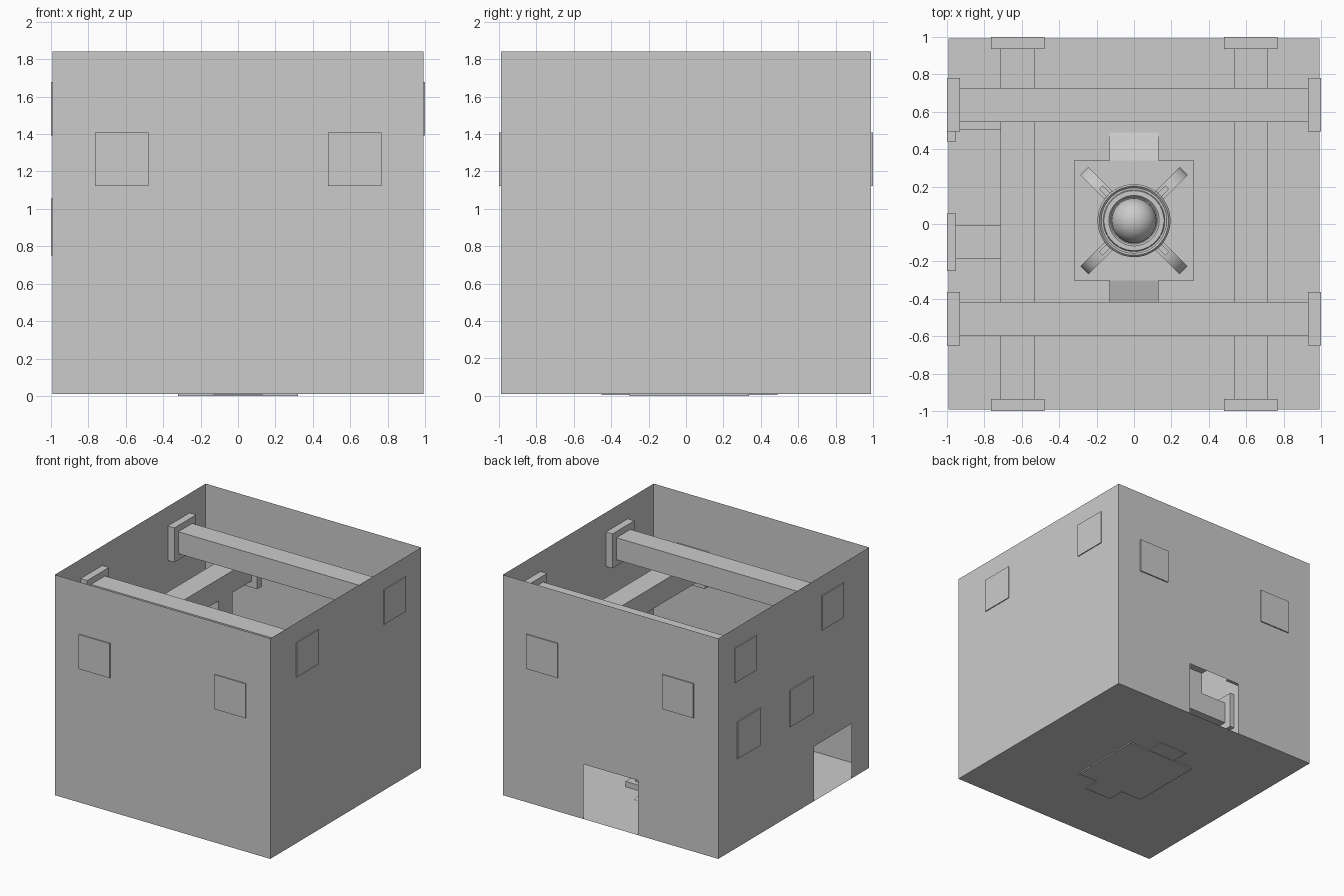
import bpy, bmesh, math
from mathutils import Matrix, Vector

if "Cube" in bpy.data.objects:
    bpy.data.objects.remove(bpy.data.objects["Cube"])


def make(name, bm, smooth=False):
    me = bpy.data.meshes.new(name)
    bmesh.ops.recalc_face_normals(bm, faces=bm.faces)
    bm.to_mesh(me)
    bm.free()
    ob = bpy.data.objects.new(name, me)
    bpy.context.collection.objects.link(ob)
    if smooth:
        bpy.ops.object.select_all(action='DESELECT')
        bpy.context.view_layer.objects.active = ob
        ob.select_set(True)
        bpy.ops.object.shade_smooth_by_angle(angle=math.radians(35))
    return ob


def box(name, lo, hi, matrix=None):
    bm = bmesh.new()
    lo, hi = Vector(lo), Vector(hi)
    m = Matrix.Translation((lo + hi) / 2) @ Matrix.Diagonal((*(hi - lo), 1))
    bmesh.ops.create_cube(bm, size=1, matrix=(matrix or Matrix()) @ m)
    return make(name, bm)


def prism(name, pts, depth, matrix, smooth=False):
    """Profile in local x/z, extruded symmetrically along local y."""
    bm = bmesh.new()
    f = bm.faces.new([bm.verts.new((x, -depth / 2, z)) for x, z in pts])
    r = bmesh.ops.extrude_face_region(bm, geom=[f])
    bmesh.ops.translate(bm, vec=(0, depth, 0),
                        verts=[v for v in r['geom'] if isinstance(v, bmesh.types.BMVert)])
    bm.transform(matrix)
    return make(name, bm, smooth)


def lathe(name, pts, centre, steps=48):
    bm = bmesh.new()
    vs = [bm.verts.new((r, 0, z)) for r, z in pts]
    es = [bm.edges.new(p) for p in zip(vs, vs[1:])]
    bmesh.ops.spin(bm, geom=vs + es, cent=(0, 0, 0), axis=(0, 0, 1),
                   angle=2 * math.pi, steps=steps)
    bmesh.ops.remove_doubles(bm, verts=bm.verts, dist=1e-4)
    bm.transform(Matrix.Translation(centre))
    return make(name, bm, True)


W, Z0, Z1 = 0.99, 0.01, 1.84


# Room shell: floor and four thin walls, two of them with doorways
def wall(name, fixed, place, door=None):
    pts = [(-W, Z0)]
    if door:
        a, b, h = door
        pts += [(a, Z0), (a, h), (b, h), (b, Z0)]
    pts += [(W, Z0), (W, Z1), (-W, Z1)]
    bm = bmesh.new()
    bm.faces.new([bm.verts.new(place(t, fixed, z)) for t, z in pts])
    return make(name, bm)


along_x = lambda t, f, z: (t, f, z)
along_y = lambda t, f, z: (f, t, z)
wall("front_wall", -W, along_x)
wall("back_wall", W, along_x, (-0.25, 0.25, 0.465))
wall("right_wall", W, along_y)
wall("left_wall", -W, along_y, (-0.755, -0.265, 0.465))
bm = bmesh.new()
bm.faces.new([bm.verts.new(p) for p in ((-W, -W, Z0), (W, -W, Z0), (W, W, Z0), (-W, W, Z0))])
make("floor", bm)

# Upper beams across x with end plates
B, P = 0.091, 0.143
for i, y in enumerate((-0.507, 0.637)):
    z = 1.535
    box(f"cross_beam_{i}", (-0.94, y - B, z - B), (0.94, y + B, z + B))
    for s in (-1, 1):
        x = sorted((s * 0.93, s * 0.998))
        box(f"cross_beam_plate_{i}", (x[0], y - P, z - P), (x[1], y + P, z + P))

# Lower beams along y with end plates
for i, x in enumerate((-0.622, 0.625)):
    z = 1.265
    box(f"long_beam_{i}", (x - B, -0.94, z - B), (x + B, 0.94, z + B))
    for s in (-1, 1):
        y = sorted((s * 0.935, s * 1.0))
        box(f"long_beam_plate_{i}", (x - P, y[0], z - P), (x + P, y[1], z + P))

# Elbow branches from the left wall up to the lower beam
for i, y in enumerate((-0.098, 0.595)):
    prof = [(-0.96, 0.81), (-0.531, 0.81), (-0.531, 1.18), (-0.713, 1.18),
            (-0.713, 0.992), (-0.96, 0.992)]
    prism(f"elbow_branch_{i}", prof, 0.18, Matrix.Translation((0, y, 0)))
    box(f"elbow_plate_{i}", (-1.0, y - 0.153, 0.75), (-0.95, y + 0.153, 1.055))

# Platform with a ramp at front and back
CY, TOP = 0.018, 0.055
box("platform", (-0.32, CY - 0.32, 0), (0.32, CY + 0.32, TOP))
for s in (-1, 1):
    m = Matrix.Translation((0, CY, 0)) @ Matrix.Rotation(s * math.pi / 2, 4, 'Z')
    prism("ramp", [(0.31, 0.004), (0.47, 0.004), (0.47, 0.012), (0.32, TOP), (0.31, TOP)], 0.26, m)

# Central device: drum, dial rim and dome
C = (0, CY, 0)
lathe("drum", [(0, TOP), (0.15, TOP), (0.15, 0.10), (0.195, 0.15), (0.195, 0.25),
               (0.185, 0.26), (0.175, 0.25), (0.165, 0.25), (0.16, 0.262),
               (0.135, 0.262), (0.125, 0.25), (0, 0.25)], C)
lathe("dome", [(0.12 * math.cos(a), 0.26 + 0.12 * math.sin(a))
               for a in [math.radians(-10 + 10 * k) for k in range(11)]], C)

# Twelve dial ticks
for k in range(12):
    m = Matrix.Translation(C) @ Matrix.Rotation(k * math.pi / 6, 4, 'Z')
    box("dial_tick", (0.138, -0.004, 0.26), (0.165, 0.004, 0.27), m)

# Four arched legs with clips on the diagonals
arc = [math.radians(a) for a in range(0, 91, 15)]
outer = [(0.23 + 0.145 * math.sin(a), 0.10 + 0.12 * math.cos(a)) for a in arc]
inner = [(0.23 + 0.085 * math.sin(a), 0.10 + 0.07 * math.cos(a)) for a in reversed(arc)]
leg = [(0.18, 0.22)] + outer + [(0.375, TOP), (0.315, TOP)] + inner + [(0.18, 0.17)]
for k in range(4):
    m = Matrix.Translation(C) @ Matrix.Rotation(math.pi / 4 + k * math.pi / 2, 4, 'Z')
    prism(f"leg_{k}", leg, 0.06, m, True)
    box(f"leg_clip_{k}", (0.175, -0.014, 0.215), (0.25, 0.014, 0.245), m)
